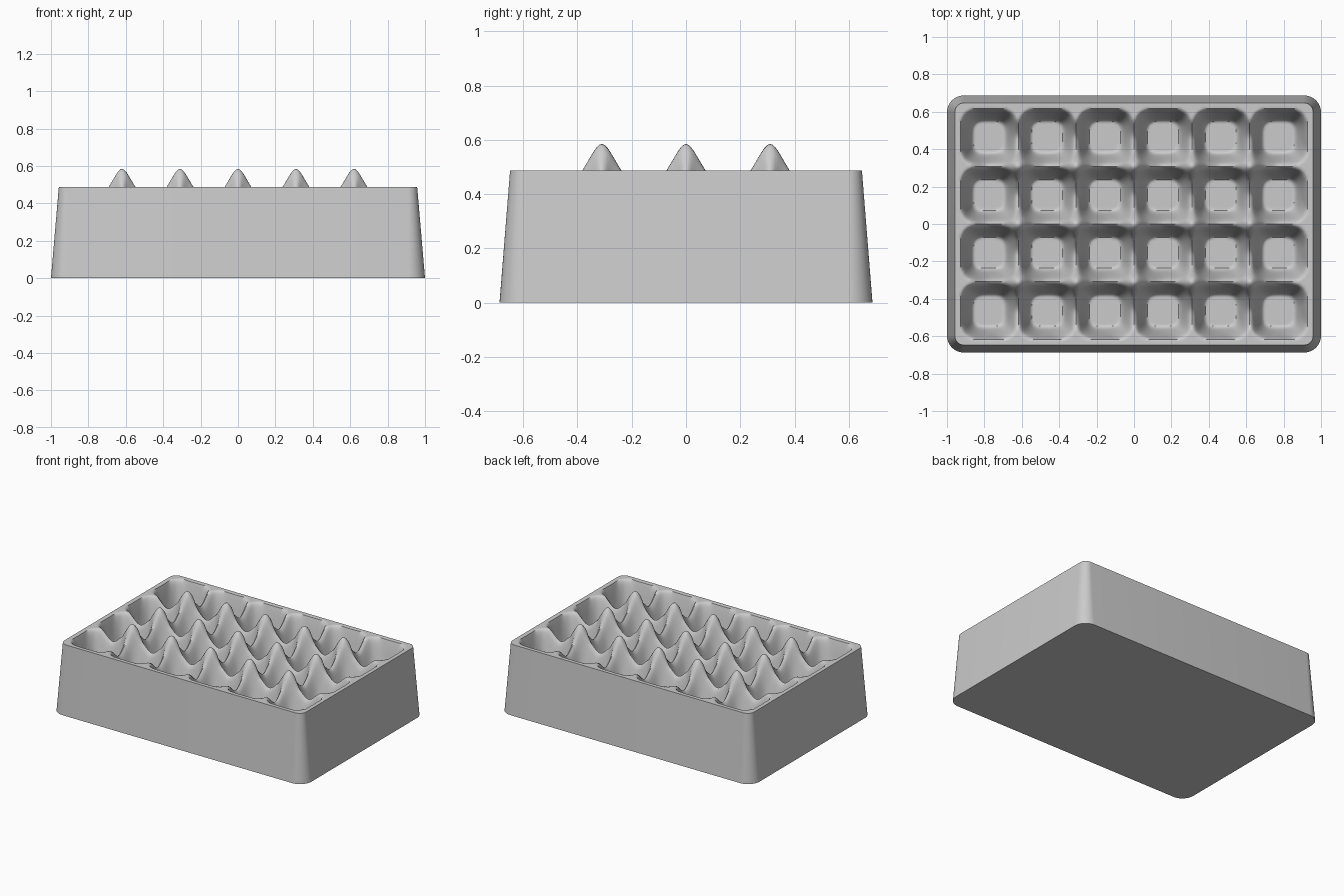
import bpy, bmesh, math

cube = bpy.data.objects.get("Cube")
if cube:
    bpy.data.objects.remove(cube)

grey = bpy.data.materials.new("pulp grey")
grey.use_nodes = True
colour = (0.6, 0.6, 0.6, 1)
grey.diffuse_color = colour
grey.node_tree.nodes["Principled BSDF"].inputs["Base Color"].default_value = colour

PITCH, COLS, ROWS = 0.31, 6, 4
TOP, FLOOR, SADDLE = 0.488, 0.22, 0.42
HALF_X, HALF_Y, RADIUS = 0.958, 0.648, 0.05


def add_object(name, bm):
    mesh = bpy.data.meshes.new(name)
    bmesh.ops.recalc_face_normals(bm, faces=bm.faces)
    bm.to_mesh(mesh)
    bm.free()
    obj = bpy.data.objects.new(name, mesh)
    bpy.context.collection.objects.link(obj)
    mesh.materials.append(grey)
    bpy.ops.object.select_all(action='DESELECT')
    obj.select_set(True)
    bpy.context.view_layer.objects.active = obj
    bpy.ops.object.shade_smooth_by_angle(angle=math.radians(50))
    return obj


def smooth(t):
    t = min(max(t, 0), 1)
    return t * t * (3 - 2 * t)


def nearest(v, count, offset):
    """Closest lattice line, limited to the given number of lines."""
    limit = (count - 1) / 2
    return min(max(round(v / PITCH - offset) + offset, -limit), limit) * PITCH


def tray_height(x, y):
    # Distance from the middle of the nearest cup, as a rounded square
    u = abs(x - nearest(x, COLS, 0.5))
    v = abs(y - nearest(y, ROWS, 0.5))
    d = (u ** 4 + v ** 4) ** 0.25
    # Ridges dip between neighbouring posts and rise to the outer rim
    edge = max(abs(x) - COLS * PITCH / 2, abs(y) - ROWS * PITCH / 2)
    along = min(u, v) / (PITCH / 2)
    rise = max(smooth(along * 1.5), smooth((edge + 0.04) / 0.04))
    ridge = SADDLE + (TOP - SADDLE) * rise
    # Pointed post at the nearest inner crossing
    r = math.hypot(x - nearest(x, COLS - 1, 0), y - nearest(y, ROWS - 1, 0))
    ridge += 0.097 * (1 - smooth(r / 0.085))
    return FLOOR + (ridge - FLOOR) * smooth((d - 0.08) / 0.075)


def rounded(x, y):
    """Pull the corners of the square grid into arcs."""
    a, b = abs(x) - (HALF_X - RADIUS), abs(y) - (HALF_Y - RADIUS)
    if a <= 0 or b <= 0:
        return x, y
    k = max(a, b) / math.hypot(a, b)
    return (math.copysign(HALF_X - RADIUS + a * k, x),
            math.copysign(HALF_Y - RADIUS + b * k, y))


# Moulded tray with cups and posts
bm = bmesh.new()
bmesh.ops.create_grid(bm, x_segments=186, y_segments=126, size=1)
for vert in bm.verts:
    x, y = rounded(vert.co.x * HALF_X, vert.co.y * HALF_Y)
    vert.co = (x, y, tray_height(x, y))
add_object("cup_tray", bm)


def outline(bm, half_x, half_y, radius, z, steps=10):
    loop = []
    for q, (sx, sy) in enumerate([(1, 1), (-1, 1), (-1, -1), (1, -1)]):
        for i in range(steps + 1):
            angle = (q + i / steps) * math.pi / 2
            loop.append(bm.verts.new((sx * (half_x - radius) + radius * math.cos(angle),
                                      sy * (half_y - radius) + radius * math.sin(angle), z)))
    return loop


# Tapered box around the tray, closed below
bm = bmesh.new()
low = outline(bm, 1, 0.687, 0.09, 0)
high = outline(bm, HALF_X, HALF_Y, RADIUS, TOP)
bm.faces.new(low)
for i in range(len(low)):
    j = (i + 1) % len(low)
    bm.faces.new((low[i], low[j], high[j], high[i]))
add_object("outer_box", bm)
